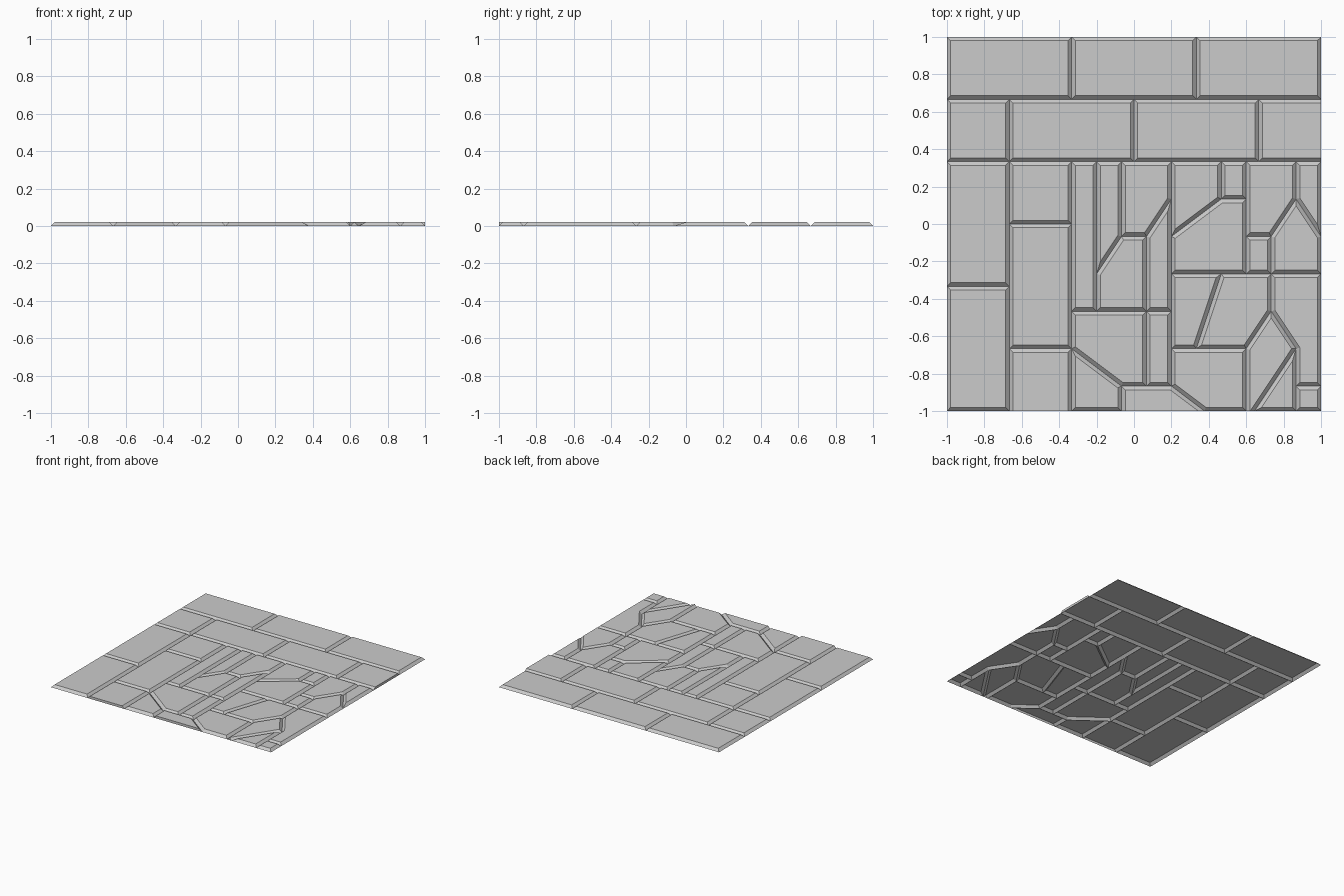
import bpy, bmesh
from mathutils import Vector

if "Cube" in bpy.data.objects:
    bpy.data.objects.remove(bpy.data.objects["Cube"])

UNIT = 2 / 15      # layout grid: 15 x 15 units over the slab
BEVEL = 0.02       # width of each sloped edge
HEIGHT = 0.02


def rect(x0, y0, x1, y1):
    return [x0, y0, x1, y0, x1, y1, x0, y1]


def add_stone(bm, flat, cut=None):
    """Counter-clockwise outline -> raised top with sloped rim; open below.
    cut='bottom'/'right' leaves that outer edge vertical."""
    pts = [Vector((flat[i] * UNIT - 1, flat[i + 1] * UNIT - 1)) for i in range(0, len(flat), 2)]
    n = len(pts)
    lines = []
    for i in range(n):
        a, b = pts[i], pts[(i + 1) % n]
        d = (b - a).normalized()
        nrm = Vector((-d.y, d.x))
        is_cut = (cut == 'bottom' and max(a.y, b.y) < -0.999) or \
                 (cut == 'right' and min(a.x, b.x) > 0.999)
        lines.append((nrm, nrm.dot(a) + (0 if is_cut else BEVEL)))
    low, top = [], []
    for i in range(n):
        (n1, d1), (n2, d2) = lines[i - 1], lines[i]
        det = n1.x * n2.y - n1.y * n2.x
        x = (d1 * n2.y - d2 * n1.y) / det
        y = (n1.x * d2 - n2.x * d1) / det
        low.append(bm.verts.new((pts[i].x, pts[i].y, 0)))
        top.append(bm.verts.new((x, y, HEIGHT)))
    bm.faces.new(top)
    for i in range(n):
        j = (i + 1) % n
        bm.faces.new((low[i], low[j], top[j], top[i]))


def make(name, stones):
    bm = bmesh.new()
    for s in stones:
        outline, cut = s if isinstance(s, tuple) else (s, None)
        add_stone(bm, outline, cut)
    me = bpy.data.meshes.new(name)
    bm.to_mesh(me)
    bm.free()
    ob = bpy.data.objects.new(name, me)
    bpy.context.collection.objects.link(ob)


# brick rows along the back
rows = [rect(x, 12.5, x + 5, 15) for x in (0, 5, 10)]
rows += [rect(0, 10, 2.5, 12.5), rect(2.5, 10, 7.5, 12.5), rect(7.5, 10, 12.5, 12.5),
         (rect(12.5, 10, 15, 12.5), 'right')]
make("back_brick_rows", rows)

# brick columns along the left
make("left_brick_columns", [
    rect(0, 0, 2.5, 5), rect(0, 5, 2.5, 10),
    (rect(2.5, 0, 5, 2.5), 'bottom'), rect(2.5, 2.5, 5, 7.5), rect(2.5, 7.5, 5, 10)])

# irregular paving, middle strip
make("middle_paving", [
    rect(5, 4, 6, 10),
    [6, 5.5, 7, 7, 7, 10, 6, 10],
    [7, 7, 8, 7, 9, 8.5, 9, 10, 7, 10],
    [6, 4, 8, 4, 8, 7, 7, 7, 6, 5.5],
    [8, 4, 9, 4, 9, 8.5, 8, 7]])

# irregular paving, front middle
make("front_paving", [
    [5, 2.5, 7, 1, 8, 1, 8, 4, 5, 4],
    [5, 0, 7, 0, 7, 1, 5, 2.5],
    rect(8, 1, 9, 4),
    ([7, 0, 10.33, 0, 9, 1, 7, 1], 'bottom')])

# irregular paving, right upper
make("right_upper_paving", [
    [9, 7, 11, 8.5, 11, 10, 9, 10],
    [9, 5.5, 12, 5.5, 12, 8.5, 11, 8.5, 9, 7],
    rect(11, 8.5, 12, 10),
    [12, 7, 13, 7, 14, 8.5, 14, 10, 12, 10],
    rect(12, 5.5, 13, 7),
    [13, 5.5, 15, 5.5, 15, 7, 14, 8.5, 13, 7],
    [14, 8.5, 15, 7, 15, 10, 14, 10]])

# irregular paving, right lower
make("right_lower_paving", [
    [9, 2.5, 10, 2.5, 11, 5.5, 9, 5.5],
    [10, 2.5, 12, 2.5, 13, 4, 13, 5.5, 11, 5.5],
    [9, 1, 10.33, 0, 12, 0, 12, 2.5, 9, 2.5],
    ([12, 0, 12.34, 0, 14, 2.5, 13, 4, 12, 2.5], 'bottom'),
    [12.34, 0, 14, 0, 14, 2.5],
    rect(14, 0, 15, 1),
    [14, 1, 15, 1, 15, 5.5, 13, 5.5, 13, 4, 14, 2.5]])
